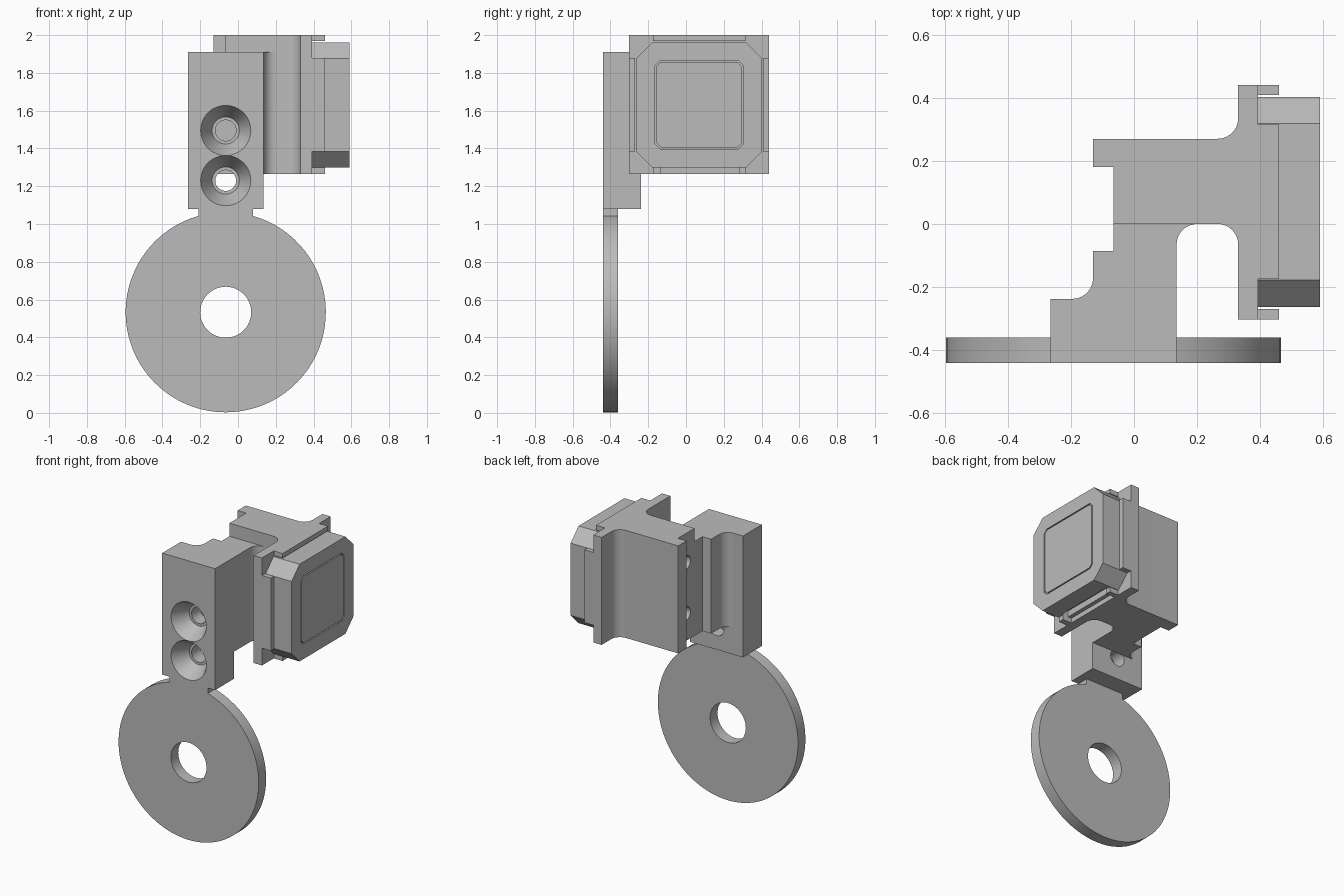
import bpy, bmesh, math
from mathutils import Vector

cube = bpy.data.objects.get("Cube")
if cube:
    bpy.data.objects.remove(cube, do_unlink=True)

grey = bpy.data.materials.new("plain_grey")
grey.use_nodes = True
GREY = (0.5, 0.5, 0.5, 1)
grey.diffuse_color = GREY
grey.node_tree.nodes["Principled BSDF"].inputs["Base Color"].default_value = GREY


def prism(name, pts, axis, lo, hi):
    """Extrude a 2D outline along an axis; the outline uses the other two axes in order."""
    def place(p, h):
        v = list(p)
        v.insert("xyz".index(axis), h)
        return Vector(v)
    bm = bmesh.new()
    a = [bm.verts.new(place(p, lo)) for p in pts]
    b = [bm.verts.new(place(p, hi)) for p in pts]
    bm.faces.new(a)
    bm.faces.new(b)
    for i in range(len(pts)):
        j = (i + 1) % len(pts)
        bm.faces.new((a[i], a[j], b[j], b[i]))
    bmesh.ops.recalc_face_normals(bm, faces=bm.faces)
    me = bpy.data.meshes.new(name)
    bm.to_mesh(me)
    bm.free()
    me.materials.append(grey)
    ob = bpy.data.objects.new(name, me)
    bpy.context.collection.objects.link(ob)
    return ob


def box(name, x, y, z):
    return prism(name, [(x[0], y[0]), (x[1], y[0]), (x[1], y[1]), (x[0], y[1])], "z", *z)


def arc(cx, cy, r, start, end, n=10):
    angles = [math.radians(start + (end - start) * i / n) for i in range(n + 1)]
    return [(cx + r * math.cos(t), cy + r * math.sin(t)) for t in angles]


def circle(cx, cy, r, n=48):
    return arc(cx, cy, r, 0, 360, n)[:-1]


def cut_square(y, z, c):
    """Octagon outline: a rectangle with corners cut by c."""
    (a, b), (d, e) = y, z
    return [(a + c, d), (b - c, d), (b, d + c), (b, e - c),
            (b - c, e), (a + c, e), (a, e - c), (a, d + c)]


def boolean(ob, tool, op="DIFFERENCE"):
    mod = ob.modifiers.new("cut", "BOOLEAN")
    mod.operation, mod.object, mod.solver = op, tool, "EXACT"
    bpy.context.view_layer.objects.active = ob
    bpy.ops.object.modifier_apply(modifier=mod.name)
    bpy.data.objects.remove(tool, do_unlink=True)


def cone_tool(cx, cz, r1, r2, y1, y2):
    """Tapered cutter running along y."""
    tool = prism("cutter", circle(cx, cz, r1), "y", y1, y2)
    for v in tool.data.vertices:
        if v.co.y > (y1 + y2) / 2:
            v.co.x = cx + (v.co.x - cx) * r2 / r1
            v.co.z = cz + (v.co.z - cz) * r2 / r1
    return tool


MID = -0.065
FRONT = -0.44

# Round plate with a neck and a central hole
neck = 0.145
radius = 0.53
start = 90 - math.degrees(math.asin(neck / radius))
outline = arc(MID, 0.533, radius, start, start - 360 + 2 * (90 - start), 72)
outline += [(MID - neck, 1.08), (MID + neck, 1.08)]
plate = prism("round_plate", outline, "y", FRONT, -0.36)
boolean(plate, prism("cutter", circle(MID, 0.533, 0.135), "y", -0.6, 0))

# Front block with two countersunk screw holes
block = box("front_block", (-0.265, 0.135), (FRONT, -0.237), (1.08, 1.91))
for z in (1.495, 1.23):
    boolean(block, cone_tool(MID, z, 0.135, 0.072, FRONT - 0.004, -0.33))
    boolean(block, prism("cutter", circle(MID, z, 0.055), "y", -0.4, -0.1))

# Stepped column joining the front block to the rear body
column = [(0.135, -0.237)]
column += [(0.135, -0.065), (0.135, 0), (MID, 0), (MID, -0.085), (-0.13, -0.085)]
column += arc(-0.195, -0.172, 0.065, 0, -90)
column_ob = prism("stepped_column", column, "z", 1.265, 1.91)

# Fillet between column and rear body
prism("column_fillet", [(0.135, 0)] + arc(0.2, -0.065, 0.065, 90, 180), "z", 1.265, 1.91)

# Rear body and flange
body_pts = [(-0.13, 0.27), (-0.13, 0.18), (MID, 0.18), (MID, 0)]
body_pts += arc(0.265, -0.065, 0.065, 90, 0)
body_pts += [(0.33, -0.302), (0.393, -0.302), (0.393, 0.44), (0.33, 0.44)]
body_pts += arc(0.265, 0.335, 0.065, 0, -90)
body = prism("rear_body", body_pts, "z", 1.265, 2.0)
for z in (1.8, 1.45):
    boolean(body, prism("cutter", circle(0.09, z, 0.045, 32), "x", -0.1, 0.12))

# Rim strips around the knob
RIM = (0.393, 0.46)
for name, y in (("front_rim", (-0.302, -0.27)), ("back_rim", (0.408, 0.44))):
    box(name, RIM, y, (1.383, 1.88))
box("top_rim", RIM, (-0.175, 0.315), (1.968, 2.0))
for name, y in (("bottom_rim_front", (-0.175, -0.135)), ("bottom_rim_back", (0.28, 0.315))):
    box(name, RIM, y, (1.265, 1.298))

# Eight-sided knob with a grooved face and a slot underneath
knob = prism("knob", cut_square((-0.263, 0.403), (1.298, 1.962), 0.085), "x", 0.393, 0.59)
groove = prism("cutter", cut_square((-0.163, 0.303), (1.398, 1.865), 0.025), "x", 0.58, 0.61)
core = prism("core", cut_square((-0.155, 0.295), (1.406, 1.857), 0.022), "x", 0.5, 0.7)
boolean(groove, core)
boolean(knob, groove)
boolean(knob, box("cutter", (0.42, 0.47), (-0.135, 0.28), (1.2, 1.34)))

# Smooth the curved walls, keep the edges sharp
parts = [o for o in bpy.context.scene.objects if o.type == "MESH" and grey.name in o.data.materials]
for ob in parts:
    bpy.ops.object.select_all(action="DESELECT")
    ob.select_set(True)
    bpy.context.view_layer.objects.active = ob
    bpy.ops.object.shade_smooth_by_angle(angle=math.radians(30))
